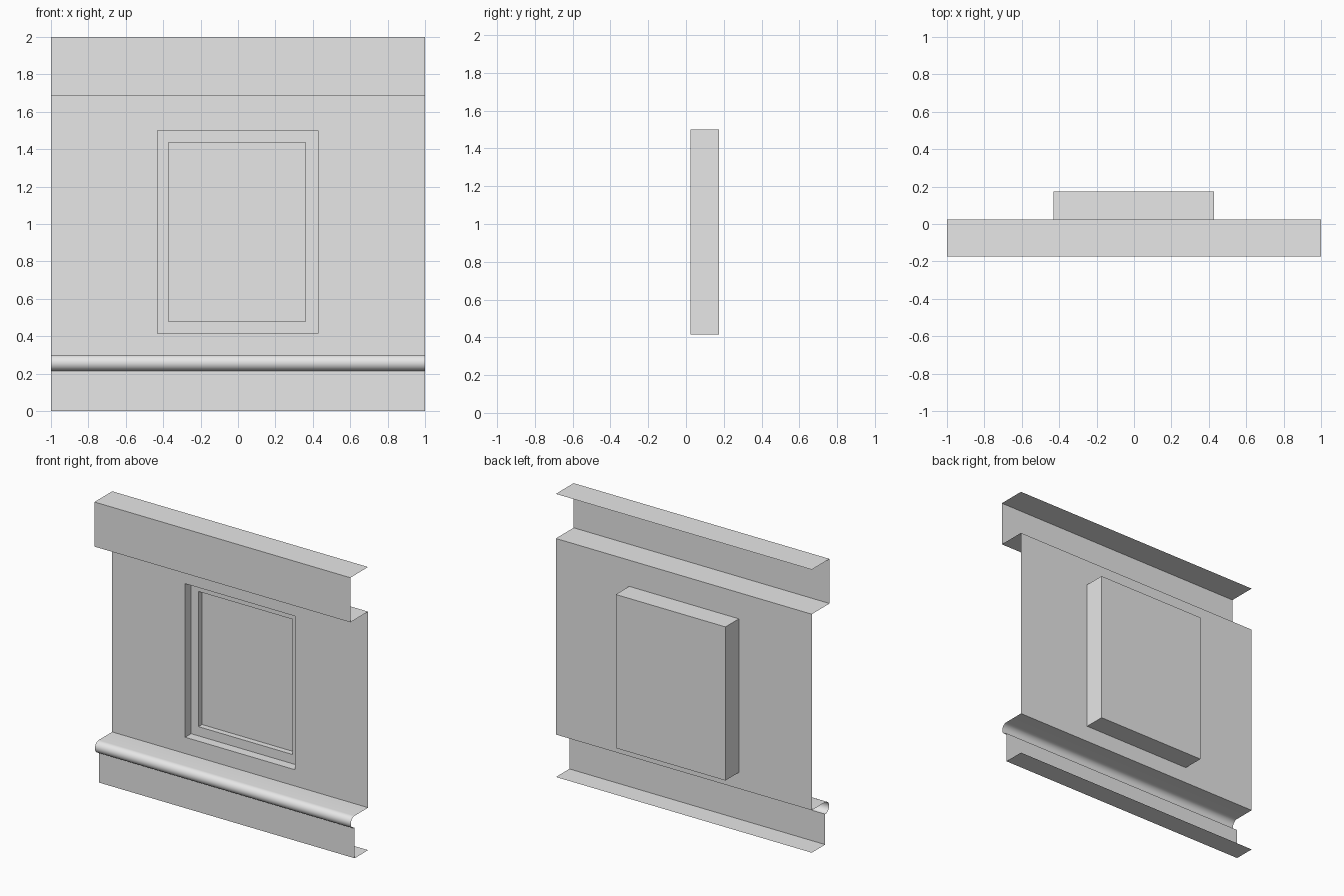
import bpy, bmesh, math

if "Cube" in bpy.data.objects:
    bpy.data.objects.remove(bpy.data.objects["Cube"], do_unlink=True)

grey = bpy.data.materials.new("plain_grey")
grey.use_nodes = True
COLOUR = (0.8, 0.8, 0.8, 1)
grey.diffuse_color = COLOUR
grey.node_tree.nodes["Principled BSDF"].inputs["Base Color"].default_value = COLOUR

FRONT, WALL, BACK, SKIRT = -0.174, 0.024, 0.174, -0.126
LEDGE, FASCIA = 0.3, 1.685


def finish(name, bm):
    mesh = bpy.data.meshes.new(name)
    bm.to_mesh(mesh)
    bm.free()
    mesh.materials.append(grey)
    obj = bpy.data.objects.new(name, mesh)
    bpy.context.collection.objects.link(obj)
    return obj


def extrude_profile(name, points):
    """Sheet following (y, z) points across the full width."""
    bm = bmesh.new()
    rows = [[bm.verts.new((x, y, z)) for x in (-1, 1)] for y, z in points]
    for a, b in zip(rows, rows[1:]):
        bm.faces.new((a[0], a[1], b[1], b[0]))
    return finish(name, bm)


def bridge_rectangles(name, rects, cap=True, flip=False):
    """Join successive rectangles (x0, x1, z0, z1, y), optionally closing the last."""
    bm = bmesh.new()
    loops = [[bm.verts.new((x, y, z)) for x, z in
              ((x0, z0), (x1, z0), (x1, z1), (x0, z1))]
             for x0, x1, z0, z1, y in rects]
    for a, b in zip(loops, loops[1:]):
        for i in range(4):
            j = (i + 1) % 4
            bm.faces.new((a[i], a[j], b[j], b[i]))
    if cap:
        bm.faces.new(loops[-1])
    if flip:
        bmesh.ops.reverse_faces(bm, faces=bm.faces[:])
    return finish(name, bm)


# Skirting with a half-round moulding and a flat ledge back to the wall
radius, segments = 0.0425, 16
mid = LEDGE - radius
arc = [(SKIRT - radius * math.sin(math.pi * i / segments),
        mid - radius * math.cos(math.pi * i / segments))
       for i in range(segments + 1)]
skirting = extrude_profile("skirting_and_moulding",
                           [(WALL, 0), (SKIRT, 0)] + arc + [(WALL, LEDGE)])
bpy.ops.object.select_all(action="DESELECT")
skirting.select_set(True)
bpy.context.view_layer.objects.active = skirting
bpy.ops.object.shade_smooth_by_angle(angle=math.radians(35))

# Upper fascia, an open channel
extrude_profile("upper_fascia", [(WALL, FASCIA), (FRONT, FASCIA), (FRONT, 2), (WALL, 2)])

# Wall sheet with a window opening
opening = (-0.43, 0.427, 0.415, 1.5)
pane = (-0.372, 0.362, 0.48, 1.435)
frame_y, pane_y = 0.09, 0.13
bridge_rectangles("wall_panel", [(-1, 1, LEDGE, FASCIA, WALL), opening + (WALL,)], cap=False)

# Stepped window recess
bridge_rectangles("window_recess", [opening + (WALL,), opening + (frame_y,),
                                    pane + (frame_y,), pane + (pane_y,)])

# Closed box behind the recess
bridge_rectangles("window_back_box", [opening + (frame_y,), opening + (BACK,)], flip=True)
